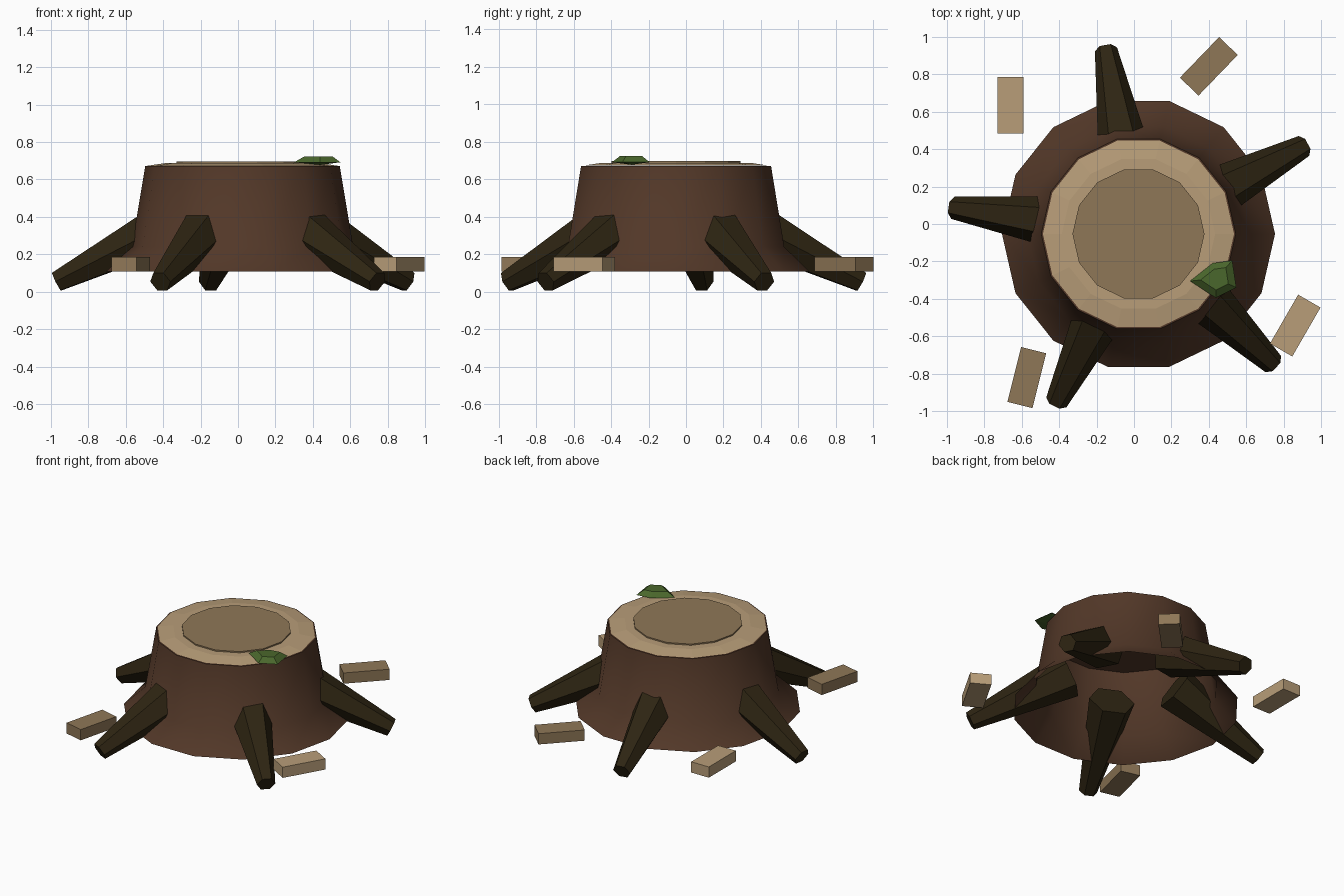
import bpy, bmesh, math
from mathutils import Vector, Matrix

cube = bpy.data.objects.get("Cube")
if cube:
    bpy.data.objects.remove(cube, do_unlink=True)

CENTRE = Vector((0.024, -0.053, 0))
SIDES = 14


def material(name, rgb):
    mat = bpy.data.materials.new(name)
    mat.use_nodes = True
    mat.diffuse_color = (*rgb, 1)
    mat.node_tree.nodes["Principled BSDF"].inputs["Base Color"].default_value = (*rgb, 1)
    return mat


BARK = material("bark brown", (0.085, 0.039, 0.021))
ROOT = material("dark root brown", (0.027, 0.018, 0.006))
SAPWOOD = material("light wood", (0.48, 0.34, 0.19))
HEARTWOOD = material("dark wood", (0.275, 0.185, 0.095))
LEAF = material("leaf green", (0.068, 0.135, 0.025))


def make_object(name, bm, mat):
    bmesh.ops.recalc_face_normals(bm, faces=bm.faces)
    mesh = bpy.data.meshes.new(name)
    bm.to_mesh(mesh)
    bm.free()
    mesh.materials.append(mat)
    obj = bpy.data.objects.new(name, mesh)
    bpy.context.collection.objects.link(obj)
    return obj


def lathe(name, profile, mat):
    """Turn (radius, height) pairs about the stump axis, closed on top and open below."""
    bm = bmesh.new()
    rings = []
    for radius, z in profile:
        ring = []
        for i in range(SIDES):
            a = math.tau * i / SIDES
            ring.append(bm.verts.new(CENTRE + Vector((radius * math.cos(a), radius * math.sin(a), z))))
        rings.append(ring)
    for low, high in zip(rings, rings[1:]):
        for i in range(SIDES):
            j = (i + 1) % SIDES
            bm.faces.new((low[i], low[j], high[j], high[i]))
    bm.faces.new(rings[-1])
    return make_object(name, bm, mat)


# Flared trunk, hollow underneath
trunk = lathe("trunk", [(0.73, 0.108), (0.592, 0.24), (0.52, 0.671)], BARK)
bpy.ops.object.select_all(action="DESELECT")
trunk.select_set(True)
bpy.context.view_layer.objects.active = trunk
bpy.ops.object.shade_smooth_by_angle(angle=math.radians(60))

# Cut surface
lathe("cut_wood", [(0.511, 0.673), (0.41, 0.688)], SAPWOOD)
lathe("heartwood", [(0.353, 0.688), (0.353, 0.697)], HEARTWOOD)


# Five tapering hexagonal roots
def root(name, angle):
    start, end = Vector((0.37, 0, 0.37)), Vector((1.002, 0, 0.054))
    axis = end - start
    bm = bmesh.new()
    bmesh.ops.create_cone(bm, cap_ends=True, segments=6, radius1=0.15, radius2=0.06, depth=axis.length)
    # Put corners at the sides so that each root has a flat top
    turn = Matrix.Rotation(math.atan2(axis.x, axis.z), 4, "Y")
    bm_low = max(v.co.y for v in bm.verts)
    spin = 0 if abs(bm_low - 0.15) < 0.001 else math.pi / 2
    place = (Matrix.Translation(CENTRE) @ Matrix.Rotation(angle, 4, "Z")
             @ Matrix.Translation((start + end) / 2) @ turn @ Matrix.Rotation(spin, 4, "Z"))
    bm.transform(place)
    make_object(name, bm, ROOT)


for i in range(5):
    root(f"root_{i + 1}", math.radians(28 + 72 * i))


# Wood chips: x, y, direction of the long side, wood
chips = [(-0.66, 0.635, 90, SAPWOOD), (0.40, 0.843, 46, HEARTWOOD),
         (0.862, -0.543, 60, SAPWOOD), (-0.573, -0.821, 76, HEARTWOOD)]
for i, (x, y, degrees, wood) in enumerate(chips):
    bm = bmesh.new()
    bmesh.ops.create_cube(bm, size=1)
    bm.transform(Matrix.Translation((x, y, 0.147))
                 @ Matrix.Rotation(math.radians(degrees), 4, "Z")
                 @ Matrix.Diagonal((0.302, 0.138, 0.076, 1)))
    make_object(f"wood_chip_{i + 1}", bm, wood)

# Leaf lying on the rim
outline = [(0.30, -0.305), (0.42, -0.21), (0.525, -0.195), (0.547, -0.34), (0.437, -0.395)]
middle = Vector((0.44, -0.29))
bm = bmesh.new()
for point in outline:
    p = Vector(point)
    upper = middle.lerp(p, 0.6)
    bm.verts.new((p.x, p.y, 0.692))
    bm.verts.new((upper.x, upper.y, 0.724))
bm.verts.new((middle.x, middle.y, 0.678))
bmesh.ops.convex_hull(bm, input=bm.verts)
make_object("leaf", bm, LEAF)
